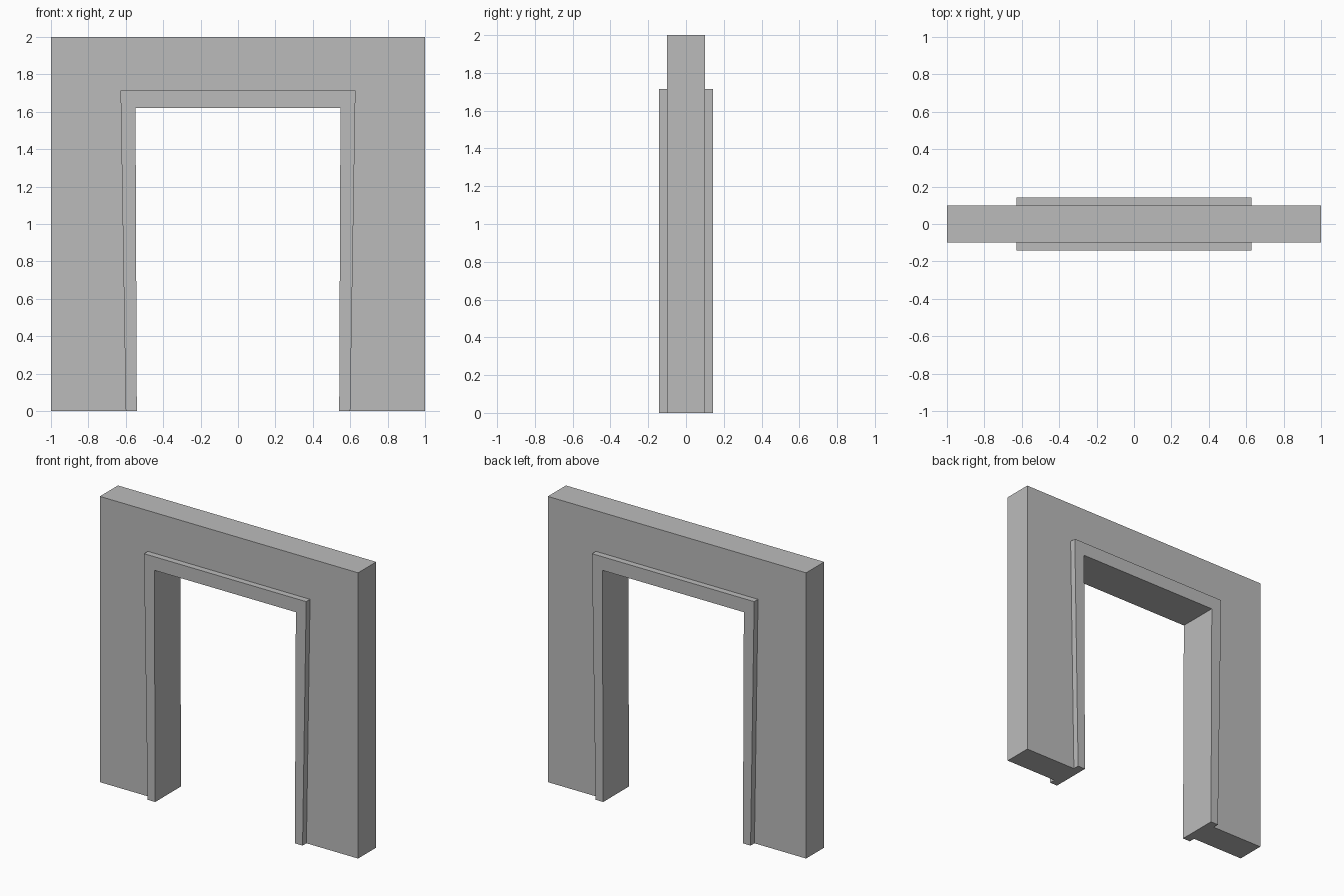
import bpy
import bmesh

cube = bpy.data.objects.get("Cube")
if cube:
    bpy.data.objects.remove(cube, do_unlink=True)

# Single plain grey material
grey = bpy.data.materials.new("plain_grey")
grey.use_nodes = True
colour = (0.5, 0.5, 0.5, 1.0)
grey.diffuse_color = colour
grey.node_tree.nodes["Principled BSDF"].inputs["Base Color"].default_value = colour

# Half widths at floor and top, then height
WALL = (1.0, 1.0, 2.0)
TRIM = (0.60, 0.628, 1.715)
OPENING = (0.541, 0.548, 1.62)
WALL_Y, TRIM_Y = 0.10, 0.143


def arch(name, outer, inner, y0, y1):
    """Extrude an upside-down U between two tapered outlines from y0 to y1."""
    def outline(spec):
        low, high, top = spec
        return [(-low, 0), (-high, top), (high, top), (low, 0)]

    bm = bmesh.new()
    out = [bm.verts.new((x, y0, z)) for x, z in outline(outer)]
    ins = [bm.verts.new((x, y0, z)) for x, z in outline(inner)]
    faces = [bm.faces.new((out[i], out[i + 1], ins[i + 1], ins[i])) for i in range(3)]
    grown = bmesh.ops.extrude_face_region(bm, geom=faces, use_keep_orig=True)
    verts = [g for g in grown["geom"] if isinstance(g, bmesh.types.BMVert)]
    bmesh.ops.translate(bm, verts=verts, vec=(0, y1 - y0, 0))
    bmesh.ops.recalc_face_normals(bm, faces=bm.faces)
    # Merge the three pieces of each flat side into one face
    bmesh.ops.dissolve_limit(bm, angle_limit=0.001, verts=bm.verts, edges=bm.edges)
    mesh = bpy.data.meshes.new(name)
    bm.to_mesh(mesh)
    bm.free()
    mesh.materials.append(grey)
    obj = bpy.data.objects.new(name, mesh)
    bpy.context.collection.objects.link(obj)
    return obj


# Wall with doorway, and a raised trim on each side
arch("wall", WALL, OPENING, -WALL_Y, WALL_Y)
arch("front_trim", TRIM, OPENING, -TRIM_Y, -WALL_Y)
arch("back_trim", TRIM, OPENING, WALL_Y, TRIM_Y)
